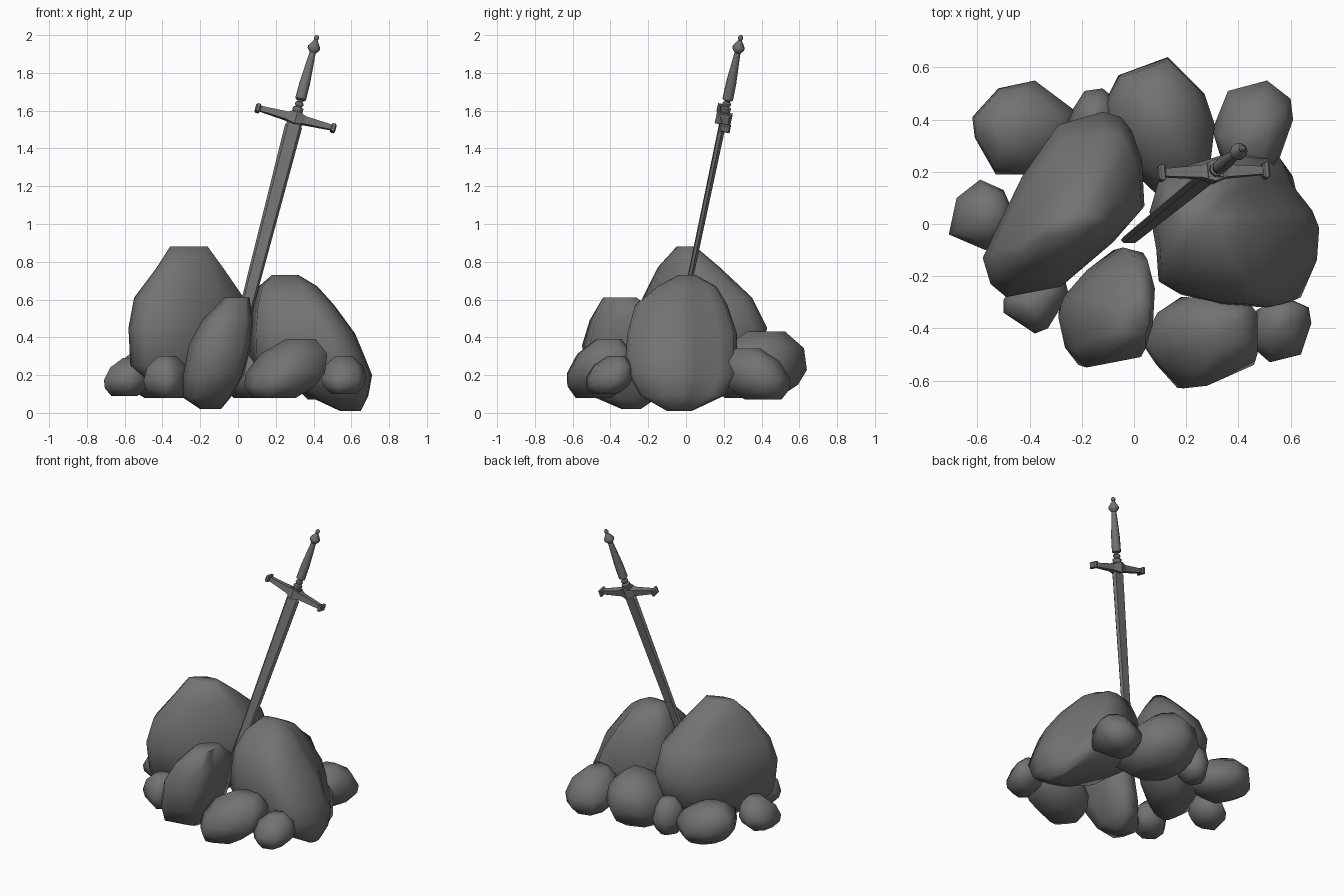
import bpy, bmesh, math
from mathutils import Vector, Matrix

cube = bpy.data.objects.get("Cube")
if cube:
    bpy.data.objects.remove(cube, do_unlink=True)


def make_material(name, value):
    mat = bpy.data.materials.new(name)
    mat.use_nodes = True
    colour = (value, value, value, 1)
    mat.diffuse_color = colour
    mat.node_tree.nodes["Principled BSDF"].inputs["Base Color"].default_value = colour
    return mat


GREY = make_material("stone grey", 0.17)


def loft(name, rings, matrix=None, smooth=None):
    """Skin a stack of equal-length point rings and cap both ends."""
    bm = bmesh.new()
    rows = [[bm.verts.new(p) for p in ring] for ring in rings]
    n = len(rows[0])
    for a, b in zip(rows, rows[1:]):
        for i in range(n):
            j = (i + 1) % n
            bm.faces.new((a[i], a[j], b[j], b[i]))
    bm.faces.new(rows[0][::-1])
    bm.faces.new(rows[-1])
    bmesh.ops.recalc_face_normals(bm, faces=bm.faces)
    mesh = bpy.data.meshes.new(name)
    bm.to_mesh(mesh)
    bm.free()
    mesh.materials.append(GREY)
    obj = bpy.data.objects.new(name, mesh)
    bpy.context.collection.objects.link(obj)
    if matrix:
        obj.matrix_world = matrix
    if smooth:
        bpy.ops.object.select_all(action="DESELECT")
        obj.select_set(True)
        bpy.context.view_layer.objects.active = obj
        bpy.ops.object.shade_smooth_by_angle(angle=math.radians(smooth))


# ---- Boulders: a plan outline refitted to the extents at each height (in hundredths)
def boulder(name, plan, levels):
    xs, ys = [p[0] for p in plan], [p[1] for p in plan]
    rings = []
    for z, x0, x1, y0, y1 in levels:
        sx = (x1 - x0) / (max(xs) - min(xs))
        sy = (y1 - y0) / (max(ys) - min(ys))
        rings.append([((x0 + (x - min(xs)) * sx) / 100, (y0 + (y - min(ys)) * sy) / 100, z / 100)
                      for x, y in plan])
    loft(name, rings, smooth=75)


def small_boulder(name, plan, bottom, top, lean=(0, 0)):
    xs, ys = [p[0] for p in plan], [p[1] for p in plan]
    cx, cy = (max(xs) + min(xs)) / 2, (max(ys) + min(ys)) / 2
    hx, hy = (max(xs) - min(xs)) / 2, (max(ys) - min(ys)) / 2
    levels = []
    for t, s in ((0, .55), (.2, .89), (.42, 1), (.75, .84), (1, .38)):
        x, y = cx + lean[0] * (t - .42), cy + lean[1] * (t - .42)
        levels.append((bottom + t * (top - bottom), x - hx * s, x + hx * s, y - hy * s, y + hy * s))
    boulder(name, plan, levels)


boulder("tall_boulder",
        [(-58, -13), (-55, -23), (-49, -28), (-28, -24), (-8, -7), (4, 7), (3, 25),
         (-1, 36), (-5, 41), (-12, 43), (-29, 38), (-43, 18)],
        [(11, -40, -14, -14, 22), (25, -57, 0, -25, 37), (45, -58, 4, -28, 43),
         (61, -55, 3, -23, 35), (77, -43, -8, -15, 18), (88, -36, -16, -5, 5)])
boulder("wide_boulder",
        [(5, 5), (8, -10), (9, -22), (18, -27), (36, -31), (54, -32), (63, -30), (70, -15),
         (71, -2), (68, 5), (57, 18), (54, 26), (40, 28), (10, 20)],
        [(1, 54, 65, -10, 3), (9, 37, 69, -24, 20), (20, 13, 71, -30, 27),
         (30, 6, 67, -32, 27), (42, 6, 62, -31, 27), (57, 8, 51, -27, 22), (67, 11, 42, -15, 16),
         (73, 18, 32, -4, 5)])
boulder("front_boulder",
        [(-29, -36), (-26, -48), (-20, -55), (4, -51), (8, -40), (9, -24),
         (5, -11), (-4, -9), (-16, -17), (-27, -28)],
        [(2, -20, -9, -34, -24), (8, -29, -4, -48, -15), (20, -29, 3, -54, -10),
         (36, -26, 7, -55, -9), (49, -19, 8, -51, -12), (61, -7, 6, -44, -26)])
small_boulder("front_left_rock",
              [(4, -44), (10, -53), (19, -63), (28, -62), (46, -54), (46, -35),
               (41, -29), (18, -28), (9, -34)], 8, 39, (14, 8))
small_boulder("front_corner_rock_left",
              [(44, -46), (52, -53), (64, -50), (68, -38), (67, -32), (58, -28), (47, -33)],
              10, 30, (0, 6))
small_boulder("front_corner_rock_right",
              [(-50, -34), (-38, -42), (-33, -40), (-25, -27), (-27, -19), (-42, -18), (-50, -29)],
              8, 30)
small_boulder("side_rock",
              [(-71, -4), (-57, -10), (-50, -6), (-46, 4), (-50, 13), (-59, 17), (-68, 10)],
              9, 29, (4, 0))
small_boulder("back_rock_right",
              [(-61, 33), (-53, 19), (-35, 19), (-22, 29), (-22, 43), (-38, 55), (-52, 52), (-62, 41)],
              8, 34, (-8, 0))
small_boulder("back_gap_rock",
              [(-26, 40), (-20, 30), (-10, 30), (-5, 46), (-12, 52), (-19, 51)], 8, 32)
small_boulder("back_middle_rock",
              [(-12, 45), (-9, 28), (8, 12), (28, 12), (31, 38), (27, 50), (13, 64), (-6, 57)],
              8, 43, (0, 8))
small_boulder("back_rock_left",
              [(30, 36), (34, 23), (54, 20), (61, 40), (60, 48), (51, 55), (36, 51)],
              7, 34, (0, -8))

# ---- Sword: local x runs along the crossguard, local z towards the pommel
along = Vector((.26, .21, 1)).normalized()
across = Vector((.42, .01, -.11))
across = (across - along * across.dot(along)).normalized()
thick = along.cross(across)
frame = Matrix((across, thick, along)).transposed().to_4x4()
frame.translation = Vector((.305, .2, 1.56))


def blade_ring(z, w, t):
    return [(w, 0, z), (w * .7, t, z), (-w * .7, t, z),
            (-w, 0, z), (-w * .7, -t, z), (w * .7, -t, z)]


loft("blade", [blade_ring(*r) for r in
               ((-1.31, .033, .012), (-.045, .046, .016), (-.035, .04, .013), (0, .03, .012))], frame)


def lathe(name, profile, sides=10):
    rings = [[(r * math.cos(math.tau * i / sides), r * math.sin(math.tau * i / sides), z)
              for i in range(sides)] for z, r in profile]
    loft(name, rings, frame, smooth=40)


lathe("grip_neck", [(0, .022), (.035, .022), (.045, .028), (.058, .028), (.066, .016),
                    (.074, .023), (.084, .023), (.092, .014), (.11, .014)])
lathe("grip", [(.1, .022), (.106, .029), (.2, .028), (.37, .016)])
lathe("pommel", [(.365, .016), (.385, .033), (.398, .033), (.436, .009),
                 (.441, .013), (.452, .014), (.462, .007)])


def box_ring(x, hy, z0, z1):
    return [(x, -hy, z0), (x, hy, z0), (x, hy, z1), (x, -hy, z1)]


# Crossguard: bar tapering to both ends, collar and end knobs
loft("crossguard", [box_ring(*r) for r in
                    ((-.2, .015, -.012, .014), (-.05, .024, -.022, .02), (0, .042, -.036, .034),
                     (.05, .024, -.022, .02), (.2, .015, -.012, .014))], frame)
loft("guard_collar", [box_ring(*r) for r in
                      ((-.03, .026, -.03, .034), (.03, .026, -.03, .034))], frame)
for side, name in ((-1, "right"), (1, "left")):
    loft("guard_knob_" + name,
         [box_ring(side * x, h, -k, k) for x, h, k in
          ((.193, .022, .016), (.199, .03, .021), (.213, .03, .021), (.22, .022, .015))], frame)
